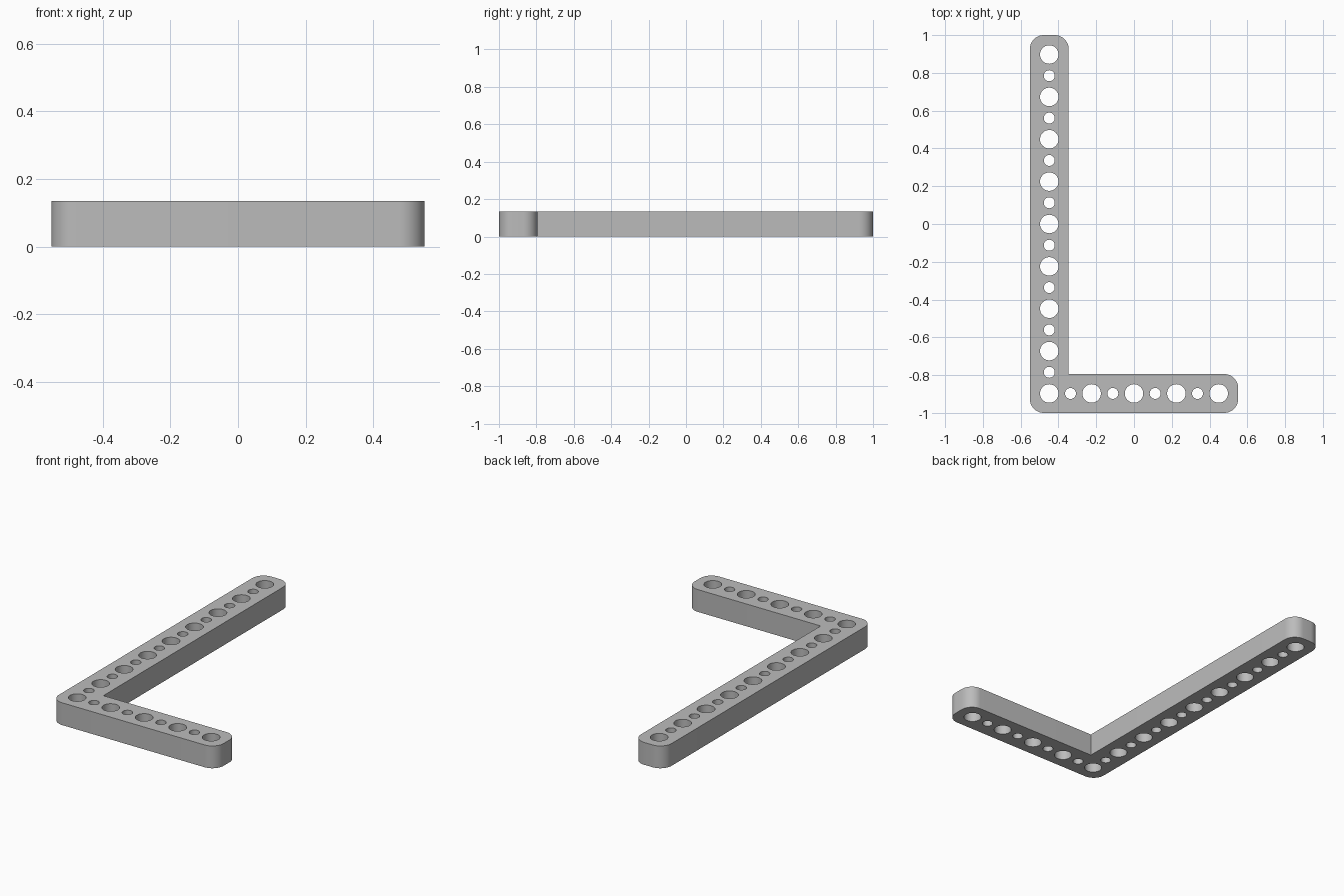
import bpy, bmesh
from math import cos, sin, pi
from mathutils import Vector

cube = bpy.data.objects.get("Cube")
if cube:
    bpy.data.objects.remove(cube, do_unlink=True)

PITCH = 0.2243            # spacing of the large holes
HALF = 0.103              # half the arm width
HEIGHT = 0.135
CORNER = 0.075
BIG, SMALL = 0.049, 0.029
LEFT, FRONT = -2 * PITCH, -4 * PITCH   # centre lines of the two arms


def arc(cx, cy, r, start, sweep, steps):
    return [(cx + r * cos(start + sweep * i / steps),
             cy + r * sin(start + sweep * i / steps)) for i in range(steps + 1)]


def rounded(cx, cy, quarter):
    """Rounded outer corner around a hole centre, one quarter turn."""
    inset = HALF - CORNER
    a = quarter * pi / 2
    sx, sy = (1 if cos(a + pi / 4) > 0 else -1), (1 if sin(a + pi / 4) > 0 else -1)
    return arc(cx + sx * inset, cy + sy * inset, CORNER, a, pi / 2, 12)


# Outline of the angled beam, counter-clockwise, with a sharp inner corner
outline = (rounded(LEFT, FRONT, 2) + rounded(-LEFT, FRONT, 3) + rounded(-LEFT, FRONT, 0)
           + [(LEFT + HALF, FRONT + HALF)]
           + rounded(LEFT, -FRONT, 0) + rounded(LEFT, -FRONT, 1))

# Alternating large and small holes along both arms
centres = [(LEFT, FRONT + i * PITCH / 2, i) for i in range(17)]
centres += [(LEFT + i * PITCH / 2, FRONT, i) for i in range(1, 9)]
holes = [arc(x, y, SMALL if i % 2 else BIG, 0, 2 * pi, 32)[:-1] for x, y, i in centres]

# Fill the profile and extrude it
bm = bmesh.new()
for loop in [outline] + holes:
    verts = [bm.verts.new((x, y, 0)) for x, y in loop]
    for a, b in zip(verts, verts[1:] + verts[:1]):
        bm.edges.new((a, b))
bmesh.ops.triangle_fill(bm, use_beauty=True, use_dissolve=False,
                        edges=bm.edges[:], normal=Vector((0, 0, 1)))
grown = bmesh.ops.extrude_face_region(bm, geom=bm.faces[:], use_keep_orig=True)
top = [g for g in grown["geom"] if isinstance(g, bmesh.types.BMVert)]
bmesh.ops.translate(bm, verts=top, vec=(0, 0, HEIGHT))
bmesh.ops.recalc_face_normals(bm, faces=bm.faces[:])

mesh = bpy.data.meshes.new("angled_beam")
bm.to_mesh(mesh)
bm.free()
beam = bpy.data.objects.new("angled_beam", mesh)
bpy.context.collection.objects.link(beam)

# Plain grey material
grey = bpy.data.materials.new("grey")
grey.use_nodes = True
colour = (0.5, 0.5, 0.5, 1)
grey.diffuse_color = colour
grey.node_tree.nodes["Principled BSDF"].inputs["Base Color"].default_value = colour
mesh.materials.append(grey)

bpy.ops.object.select_all(action="DESELECT")
beam.select_set(True)
bpy.context.view_layer.objects.active = beam
bpy.ops.object.shade_smooth_by_angle(angle=pi / 6)
